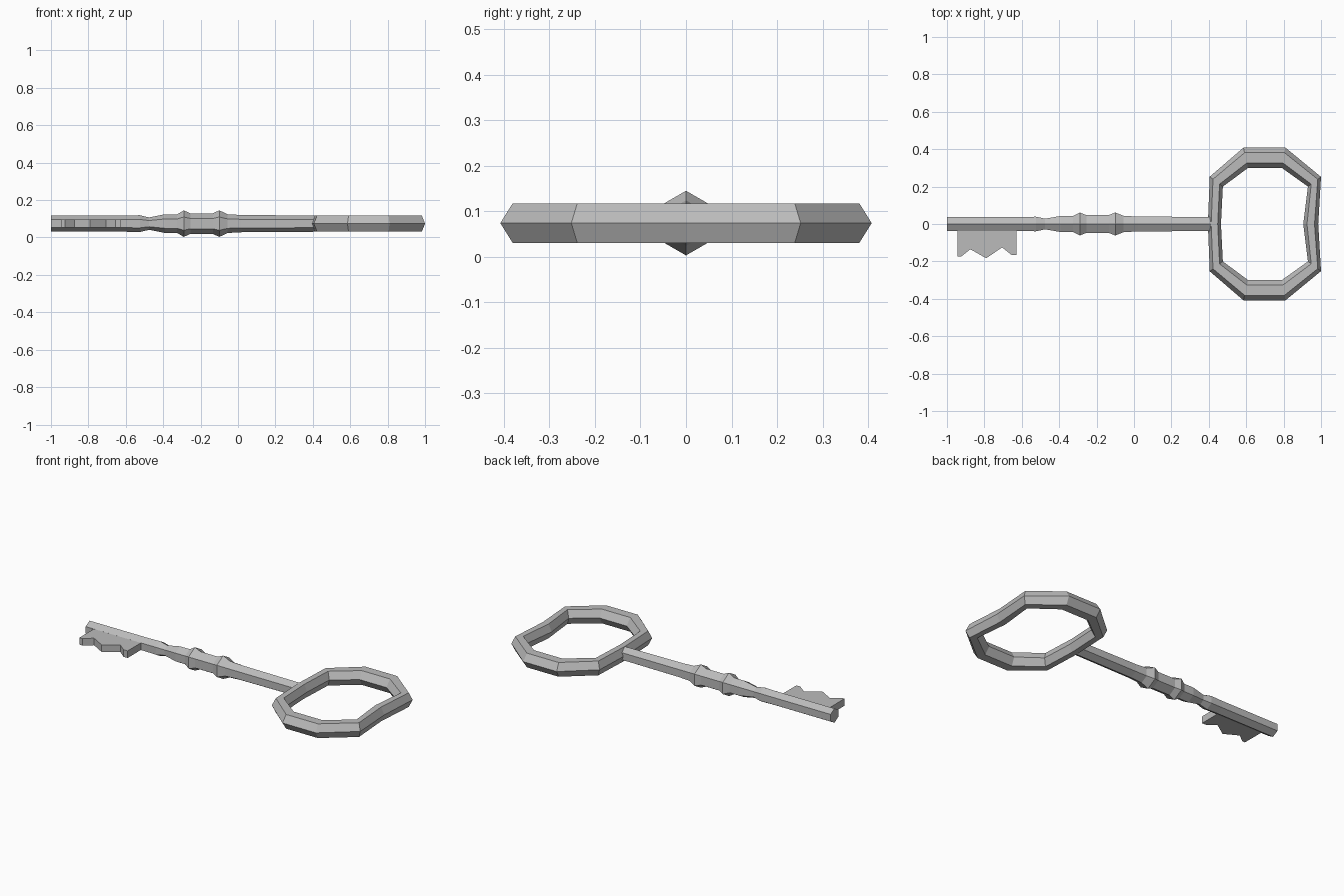
import bpy, bmesh, math

cube = bpy.data.objects.get("Cube")
if cube:
    bpy.data.objects.remove(cube, do_unlink=True)

MID = 0.074  # height of the key's centre plane

metal = bpy.data.materials.new("grey metal")
metal.use_nodes = True
GREY = (0.5, 0.5, 0.5, 1)
metal.diffuse_color = GREY
bsdf = metal.node_tree.nodes["Principled BSDF"]
bsdf.inputs["Base Color"].default_value = GREY
bsdf.inputs["Roughness"].default_value = 0.6


def finish(name, bm):
    bmesh.ops.recalc_face_normals(bm, faces=bm.faces[:])
    mesh = bpy.data.meshes.new(name)
    bm.to_mesh(mesh)
    bm.free()
    mesh.materials.append(metal)
    obj = bpy.data.objects.new(name, mesh)
    bpy.context.collection.objects.link(obj)
    return obj


def loft(name, sections, closed):
    """Bridge equal-sized loops of points; close the path or cap its ends."""
    bm = bmesh.new()
    loops = [[bm.verts.new(p) for p in s] for s in sections]
    n = len(loops[0])
    pairs = list(zip(loops, loops[1:]))
    if closed:
        pairs.append((loops[-1], loops[0]))
    for a, b in pairs:
        for i in range(n):
            j = (i + 1) % n
            bm.faces.new((a[i], a[j], b[j], b[i]))
    if not closed:
        bm.faces.new(loops[0])
        bm.faces.new(loops[-1])
    return finish(name, bm)


# Shaft: hexagonal turning with a ridge on top, (x, radius)
profile = [(-1, .0433), (-.6, .0433), (-.525, .045), (-.475, .033),
           (-.39, .05), (-.325, .05), (-.29, .071), (-.255, .055),
           (-.135, .055), (-.1, .071), (-.055, .05), (.02, .046), (.42, .0433)]
angles = [math.radians(90 + 60 * k) for k in range(6)]
loft("shaft", [[(x, r * math.cos(a), MID + r * math.sin(a)) for a in angles]
               for x, r in profile], False)

# Handle ring: half outline of outer and inner rims, mirrored across y = 0
outer = [(.395, 0), (.405, .253), (.585, .408), (.81, .408), (1, .252), (.985, 0)]
inner = [(.465, 0), (.475, .2), (.61, .3), (.79, .3), (.93, .2), (.905, 0)]
rims = list(zip(outer, inner))
rims += [((ox, -oy), (ix, -iy)) for (ox, oy), (ix, iy) in rims[-2:0:-1]]
# Hexagonal cross-section: (fraction from outer to inner rim, height)
H = 0.0433
section = [(0, 0), (.25, H), (.75, H), (1, 0), (.75, -H), (.25, -H)]
loft("handle_ring", [[(o[0] + (i[0] - o[0]) * t, o[1] + (i[1] - o[1]) * t, MID + z)
                      for t, z in section] for o, i in rims], True)

# Bit: notched plate on the front side of the shaft
bit = [(-.945, -.02), (-.945, -.175), (-.925, -.175), (-.875, -.135),
       (-.79, -.183), (-.705, -.125), (-.655, -.165), (-.628, -.165), (-.628, -.02)]
loft("bit", [[(x, y, MID + z) for x, y in bit] for z in (-.0215, .0215)], False)
